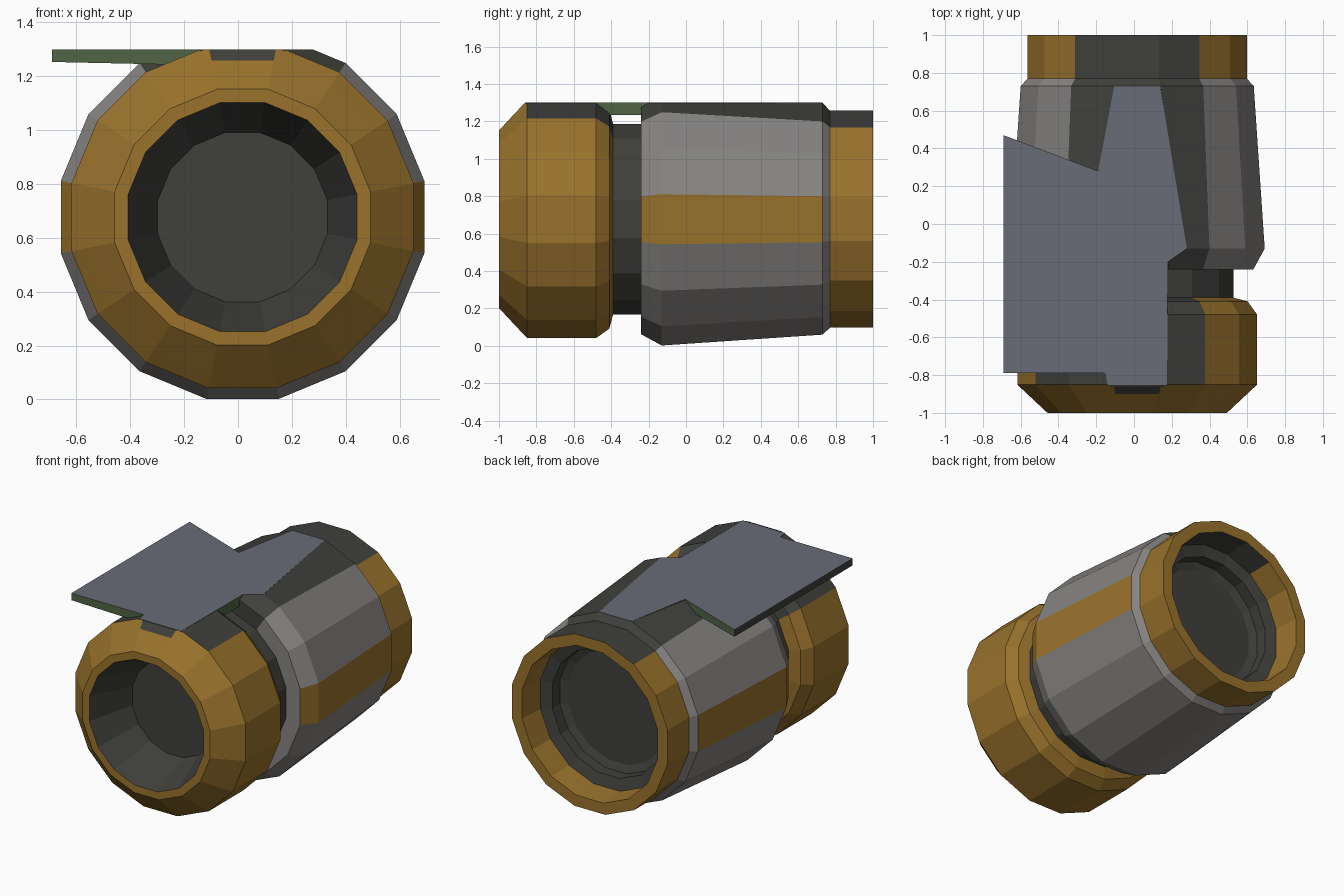
import bpy, bmesh, math

if "Cube" in bpy.data.objects:
    bpy.data.objects.remove(bpy.data.objects["Cube"])

N = 16                  # sides of every ring
CX, CZ, TOP = 0.017, 0.677, 1.30


def material(name, rgb):
    m = bpy.data.materials.new(name)
    m.diffuse_color = (*rgb, 1)
    m.use_nodes = True
    m.node_tree.nodes["Principled BSDF"].inputs["Base Color"].default_value = m.diffuse_color
    return m


BRASS = material("brass", (0.32, 0.17, 0.025))
DARK = material("dark_metal", (0.05, 0.05, 0.045))
STEEL = material("steel", (0.24, 0.23, 0.22))
BLUE = material("blue_grey", (0.14, 0.15, 0.18))
GREEN = material("green_edge", (0.08, 0.13, 0.06))


def finish(name, bm, mats):
    me = bpy.data.meshes.new(name)
    bm.to_mesh(me)
    bm.free()
    for m in mats:
        me.materials.append(m)
    ob = bpy.data.objects.new(name, me)
    bpy.context.collection.objects.link(ob)


def lathe(name, profile, mats, colour=lambda i, k: 0, cap=None, lift_y=None):
    """Turn (apothem, y) points about the y axis; side 4 faces up."""
    bm = bmesh.new()
    rings = []
    for r, y in profile:
        R = r / math.cos(math.pi / N)
        ring = []
        for k in range(N):
            a = (k - 0.5) * 2 * math.pi / N
            z = CZ + R * math.sin(a)
            if y == lift_y and k in (4, 5):
                z = TOP - 0.0005
            ring.append(bm.verts.new((CX + R * math.cos(a), y, z)))
        rings.append(ring)
    for i, (a, b) in enumerate(zip(rings, rings[1:])):
        for k in range(N):
            j = (k + 1) % N
            f = bm.faces.new((a[k], b[k], b[j], a[j]))
            f.material_index = colour(i, k)
    if cap == "front":
        bm.faces.new(rings[0]).material_index = 1
    if cap == "back":
        bm.faces.new(rings[-1][::-1]).material_index = 1
    # flatten the top where the plate sits
    bmesh.ops.bisect_plane(bm, geom=bm.verts[:] + bm.edges[:] + bm.faces[:],
                           plane_co=(0, 0, TOP), plane_no=(0, 0, 1),
                           clear_outer=True)
    finish(name, bm, mats)


# front ring with funnel opening and dark lens
def front_colour(i, k):
    if i == 0 or (i == 3 and k == 4):
        return 1
    return 1 if i >= 4 and k in (3, 4, 5, 6) else 0


lathe("front_ring",
      [(0.315, -0.70), (0.425, -1.0), (0.475, -1.0), (0.582, -0.90),
       (0.635, -0.85), (0.635, -0.48), (0.585, -0.41), (0.51, -0.39)],
      [BRASS, DARK], front_colour, cap="front")

# narrow neck groove
lathe("neck", [(0.51, -0.39), (0.51, -0.24)], [DARK])

# tapered barrel with brass side stripes and dark top
lathe("barrel",
      [(0.51, -0.24), (0.615, -0.24), (0.675, -0.13), (0.617, 0.73), (0.58, 0.77)],
      [STEEL, DARK, BRASS],
      lambda i, k: 1 if k in (3, 4, 5) else 2 if k in (0, 8) and i in (1, 2) else 0,
      lift_y=0.73)


# rear ring with stepped socket
def rear_colour(i, k):
    if i >= 3:
        return 1
    return 1 if i in (0, 2) and k in (3, 4, 5) else 0


lathe("rear_ring",
      [(0.58, 0.77), (0.58, 1.0), (0.505, 1.0), (0.495, 0.82),
       (0.42, 0.80), (0.42, 0.72), (0.37, 0.70)],
      [BRASS, DARK], rear_colour, cap="back")

# flat top plate with overhanging left wing
outline = [(-0.69, 0.47), (-0.69, -0.79), (-0.15, -0.79), (-0.14, -0.855),
           (0.175, -0.855), (0.18, -0.20), (0.28, -0.13), (0.138, 0.73),
           (-0.105, 0.73), (-0.19, 0.28)]
bm = bmesh.new()
top = [bm.verts.new((x, y, TOP)) for x, y in outline]
low = [bm.verts.new((x, y, 1.238 - 0.022 * x)) for x, y in outline]
bm.faces.new(top)
bm.faces.new(low[::-1]).material_index = 1
for k in range(len(top)):
    j = (k + 1) % len(top)
    bm.faces.new((top[k], low[k], low[j], top[j])).material_index = 2 if k == 0 else 1
bmesh.ops.recalc_face_normals(bm, faces=bm.faces[:])
finish("top_plate", bm, [BLUE, GREEN, DARK])
